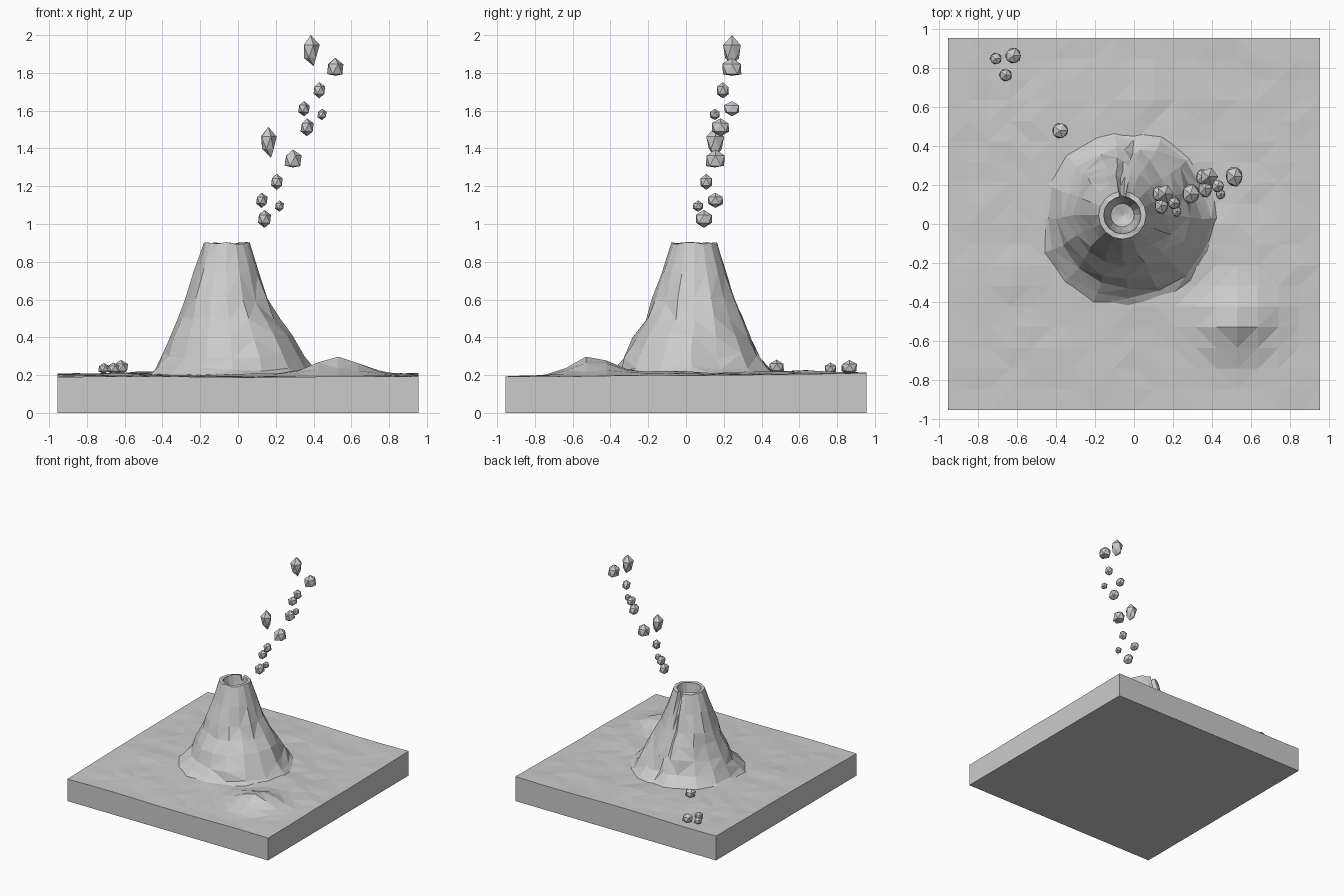
import bpy, bmesh, math, random
from mathutils import Vector

random.seed(4)
cube = bpy.data.objects.get("Cube")
if cube:
    bpy.data.objects.remove(cube, do_unlink=True)

stone = bpy.data.materials.new("grey stone")
stone.use_nodes = True
stone.diffuse_color = (0.6, 0.6, 0.6, 1)
bsdf = next(n for n in stone.node_tree.nodes if n.type == 'BSDF_PRINCIPLED')
bsdf.inputs["Base Color"].default_value = stone.diffuse_color


def finish(bm, name):
    bmesh.ops.recalc_face_normals(bm, faces=bm.faces[:])
    mesh = bpy.data.meshes.new(name)
    bm.to_mesh(mesh)
    bm.free()
    mesh.materials.append(stone)
    ob = bpy.data.objects.new(name, mesh)
    bpy.context.scene.collection.objects.link(ob)
    return ob


def bump(x, y, cx, cy, h, wx, wy):
    return h * math.exp(-((x - cx) / wx) ** 2 - ((y - cy) / wy) ** 2)


# Ground slab: rolling top, straight walls, flat underside
HALF = 0.955
HILLS = [(0.53, -0.5, 0.097, 0.18, 0.15), (-0.05, 0.03, 0.02, 0.55, 0.55),
         (0, 0.66, 0.014, 0.14, 0.1), (-0.6, -0.25, 0.015, 0.12, 0.08),
         (0.6, -0.05, 0.012, 0.2, 0.1), (-0.45, 0.55, 0.012, 0.2, 0.2),
         (0.72, -0.25, 0.015, 0.2, 0.2)]


def ground_height(x, y):
    z = 0.2 + 0.01 * y + 0.003 * math.sin(5 * x + 2 * y)
    return z + sum(bump(x, y, *hill) for hill in HILLS)


bm = bmesh.new()
bmesh.ops.create_grid(bm, x_segments=18, y_segments=18, size=HALF)
for v in bm.verts:
    wobble = 0 if v.is_boundary else random.uniform(-0.004, 0.004)
    v.co.z = ground_height(v.co.x, v.co.y) + wobble
rim = [e for e in bm.edges if e.is_boundary]
walls = bmesh.ops.extrude_edge_only(bm, edges=rim)["geom"]
for v in walls:
    if isinstance(v, bmesh.types.BMVert):
        v.co.z = 0
bmesh.ops.holes_fill(bm, edges=[e for e in bm.edges if e.is_boundary], sides=0)
bmesh.ops.triangulate(bm, faces=[f for f in bm.faces if f.normal.z > 0.3])
finish(bm, "ground_slab")

# Volcano cone: stacked rings, with a gully down the back
# Each ring is height, centre x, centre y, radius
RINGS = [(0.18, -0.03, 0.03, 0.49), (0.23, -0.03, 0.03, 0.42),
         (0.3, -0.03, 0.025, 0.368), (0.4, -0.04, 0.035, 0.318),
         (0.5, -0.045, 0.045, 0.262), (0.6, -0.06, 0.045, 0.222),
         (0.75, -0.06, 0.045, 0.17), (0.9, -0.06, 0.045, 0.122)]
CRATER = [(0.9, -0.06, 0.045, 0.096), (0.8, -0.06, 0.045, 0.085),
          (0.7, -0.06, 0.045, 0.06)]
GULLY = (86, 93)
angles = sorted([22.5 * i for i in range(16) if i != 4] + [80, 86, 93, 99])

bm = bmesh.new()
rows = []
for i, (z, cx, cy, r) in enumerate(RINGS + CRATER):
    row = []
    on_flank = 0 < i < len(RINGS) - 1
    for a in angles:
        rad, h = r, z
        if on_flank:
            rad *= random.uniform(0.96, 1.035)
            h += random.uniform(-0.015, 0.015)
        if a in GULLY:
            if i < len(RINGS):
                rad -= 0.022
            if z == 0.9:
                h -= 0.04
        elif z == 0.9:
            h += random.uniform(-0.008, 0.004)
        t = math.radians(a)
        row.append(bm.verts.new((cx + rad * math.cos(t), cy + rad * math.sin(t), h)))
    rows.append(row)
n = len(angles)
for low, high in zip(rows, rows[1:]):
    for j in range(n):
        k = (j + 1) % n
        bm.faces.new((low[j], low[k], high[k], high[j]))
floor = bm.verts.new((-0.06, 0.045, 0.68))
for j in range(n):
    bm.faces.new((rows[-1][j], rows[-1][(j + 1) % n], floor))
bmesh.ops.triangulate(bm, faces=bm.faces[:])
finish(bm, "volcano_cone")


# Rocks: faceted lumps, some pointed below or flat below
def rock(name, pos, size, shape="lump"):
    bm = bmesh.new()
    bmesh.ops.create_icosphere(bm, subdivisions=1, radius=1)
    half = Vector(size) / 2
    for v in bm.verts:
        v.co *= random.uniform(0.95, 1.08) if abs(v.co.z) < 0.9 else 1
        if shape == "pointed":
            if v.co.z < -0.9:
                v.co.x += 0.3
            elif v.co.z < 0:
                v.co.x *= 0.75
                v.co.y *= 0.75
            elif v.co.z < 0.9:
                v.co.z *= 0.8
        elif shape == "flat":
            v.co.z = max(v.co.z, -0.6) * 1.25 - 0.25
        v.co = Vector(pos) + Vector([c * h for c, h in zip(v.co, half)])
    finish(bm, name)


# Flying rocks: one cluster repeated higher up
CLUSTER = [((0.16, 0.155, 1.433), (0.1, 0.11, 0.164), "pointed"),
           ((0.29, 0.155, 1.347), (0.1, 0.11, 0.095), "flat"),
           ((0.205, 0.107, 1.223), (0.07, 0.07, 0.085), "lump"),
           ((0.125, 0.155, 1.125), (0.068, 0.09, 0.08), "lump"),
           ((0.22, 0.065, 1.095), (0.052, 0.06, 0.06), "lump"),
           ((0.14, 0.095, 1.027), (0.078, 0.1, 0.095), "lump")]
STEP = Vector((0.225, 0.088, 0.485))
for tier in range(2):
    for i, (pos, size, shape) in enumerate(CLUSTER):
        rock(f"flying_rock_{tier}_{i}", Vector(pos) + STEP * tier, size, shape)

# Fallen rocks on the ground
FALLEN = [(-0.71, 0.85, 0.235, 0.065), (-0.62, 0.865, 0.24, 0.09),
          (-0.66, 0.765, 0.235, 0.07), (-0.38, 0.48, 0.242, 0.088)]
for i, (x, y, z, s) in enumerate(FALLEN):
    rock(f"fallen_rock_{i}", (x, y, z), (s, s, s * 0.9))
